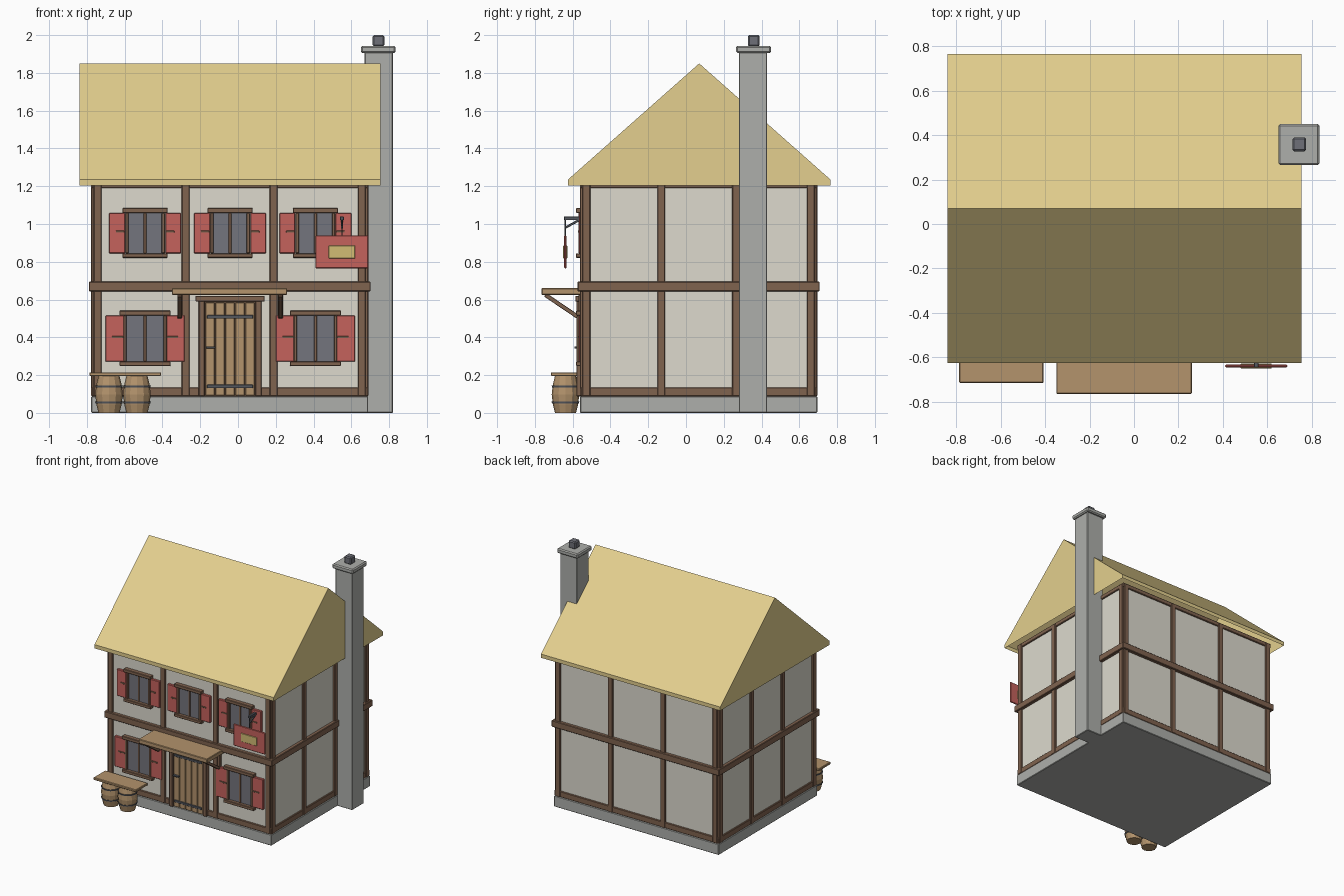
import bpy, bmesh
from math import pi, cos, sin
from mathutils import Vector

if "Cube" in bpy.data.objects:
    bpy.data.objects.remove(bpy.data.objects["Cube"])

MATS = {}
def mat(name, hexcol):
    rgb = [int(hexcol[i:i + 2], 16) / 255 for i in (0, 2, 4)]
    m = bpy.data.materials.new(name)
    m.diffuse_color = [((c + .055) / 1.055) ** 2.4 for c in rgb] + [1]
    m.use_nodes = True
    m.node_tree.nodes["Principled BSDF"].inputs["Base Color"].default_value = m.diffuse_color
    MATS[name] = m

for n, h in dict(plaster="DDDACE", timber="80634F", thatch="E3CF8E", stone="AEAFAB", red="C5625C",
                 glass="74757D", wood="B3936C", iron="55585F", gold="D2BC74", pot="6E7078").items():
    mat(n, h)

def finish(name, bm, m, bevel=0):
    me = bpy.data.meshes.new(name)
    bm.to_mesh(me)
    bm.free()
    ob = bpy.data.objects.new(name, me)
    bpy.context.collection.objects.link(ob)
    me.materials.append(MATS[m])
    if bevel:
        b = ob.modifiers.new("bevel", 'BEVEL')
        b.width, b.segments = bevel, 1
    return ob

def box(name, x, y, z, m, bevel=.004):
    """Box from (min, max) pairs."""
    bm = bmesh.new()
    bmesh.ops.create_cube(bm, size=1)
    for v in bm.verts:
        v.co = [r[0] + (c + .5) * (r[1] - r[0]) for c, r in zip(v.co, (x, y, z))]
    return finish(name, bm, m, bevel)

def strut(name, a, b, t, m):
    """Square bar from point a to point b."""
    a, b = Vector(a), Vector(b)
    ob = box(name, (-t / 2, t / 2), (-t / 2, t / 2), (0, (b - a).length), m, .002)
    ob.location = a
    ob.rotation_euler = (b - a).to_track_quat('Z', 'X').to_euler()
    return ob

def lathe(name, profile, cx, cy, m, n=12):
    bm = bmesh.new()
    rings = [[bm.verts.new((cx + r * cos(2 * pi * i / n), cy + r * sin(2 * pi * i / n), z))
              for i in range(n)] for r, z in profile]
    for lo, hi in zip(rings, rings[1:]):
        for i in range(n):
            bm.faces.new((lo[i], lo[(i + 1) % n], hi[(i + 1) % n], hi[i]))
    bm.faces.new(rings[0][::-1])
    bm.faces.new(rings[-1])
    return finish(name, bm, m)

CX, CY, HX, HY = -.044, .067, .72, .615      # house centre and wall half sizes
def span(c, h):
    return (c - h, c + h)

# stone footing and plaster walls
box("stone_base", span(CX, .733), span(CY, .628), (0, .088), "stone")
box("plaster_walls", span(CX, HX), span(CY, HY), (.085, 1.23), "plaster", 0)

# horizontal timbers: sill, mid beam, top plate on each wall
for nm, z, p in (("sill", (.088, .135), .010), ("mid", (.643, .695), .026), ("top", (1.19, 1.225), .010)):
    for s in (-1, 1):
        y, x = CY + s * HY, CX + s * HX
        box(nm + "_beam_long", span(CX, HX + p), sorted((y - s * .02, y + s * p)), z, "timber")
        box(nm + "_beam_side", sorted((x - s * .02, x + s * p)), span(CY, HY + p), z, "timber")

# vertical posts, four per wall
for s in (-1, 1):
    for i in range(4):
        x, y = CX - .699 + i * .466, CY - .594 + i * .396
        wy, wx = CY + s * HY, CX + s * HX
        box("post_long", span(x, .021), sorted((wy - s * .02, wy + s * .014)), (.088, 1.22), "timber")
        box("post_side", sorted((wx - s * .02, wx + s * .014)), span(y, .021), (.088, 1.22), "timber")

# thatched gable roof, open underneath
bm = bmesh.new()
prof = [(-.625, 1.205), (-.625, 1.235), (.07, 1.85), (.765, 1.235), (.765, 1.205)]
L, R = [[bm.verts.new((x, y, z)) for y, z in prof] for x in (-.84, .755)]
bm.faces.new(L)
bm.faces.new(R)
for i in range(4):
    bm.faces.new((L[i], L[i + 1], R[i + 1], R[i]))
bmesh.ops.recalc_face_normals(bm, faces=bm.faces)
finish("thatched_roof", bm, "thatch")

# chimney
box("chimney_stack", (.67, .82), (.28, .43), (0, 1.91), "stone")
box("chimney_cap", (.65, .835), (.265, .45), (1.905, 1.943), "stone", .008)
box("chimney_pot", (.713, .775), (.327, .39), (1.94, 2.0), "pot", .008)

F = CY - HY                                   # front wall plane
def front(name, x, z, out, m, bevel=.003):
    return box(name, x, (F - out, F + .01), z, m, bevel)

# windows with shutters: half glass width, heights, half lintel width, shutter edges
def window(c, hw, z0, z1, lw, s0, s1):
    front("window_glass", span(c, hw), (z0, z1), .008, "glass", 0)
    front("window_mullion", span(c, .007), (z0, z1), .015, "timber", .002)
    front("window_lintel", span(c, lw), (z1, z1 + .026), .034, "timber")
    front("window_sill", span(c, lw), (z0 - .024, z0), .034, "timber")
    for s in (-1, 1):
        front("window_jamb", span(c + s * (hw + .006), .009), (z0, z1), .022, "timber")
        front("shutter", sorted((c + s * s0, c + s * s1)), (z0, z1), .019, "red")
        front("shutter_strap", sorted((c + s * (s0 + .003), c + s * (s1 - .035))),
              span((z0 + z1) / 2 + .008, .005), .024, "timber", .001)

for c in (-.492, -.042, .41):
    window(c, .09, .845, 1.058, .12, .107, .19)
for c in (-.492, .41):
    window(c, .1, .272, .515, .135, .112, .21)

# plank door, frame and ironwork
D = -.042
front("door_backing", span(D, .135), (.09, .59), .010, "timber", 0)
for i in range(5):
    front("door_plank", span(D + (i - 2) * .053, .0245), (.092, .585), .022, "wood")
for s in (-1, 1):
    front("door_jamb", span(D + s * .15, .016), (.088, .592), .032, "timber")
front("door_header", span(D, .183), (.59, .62), .038, "timber")
for z in (.508, .14):
    front("door_strap", span(D, .122), span(z, .009), .03, "iron", .002)
front("door_handle", (-.17, -.12), span(.347, .005), .042, "iron", .001)

# door canopy with braces
box("door_canopy", (-.35, .26), (-.765, F), (.625, .66), "wood")
for s in (-1, 1):
    x = D + s * .267
    strut("canopy_brace", (x, -.745, .625), (x, -.575, .51), .022, "timber")
    front("canopy_brace_post", span(x, .012), (.5, .63), .022, "timber")

# hanging sign on an iron arm
box("sign_board", (.41, .69), (-.645, -.633), (.765, .94), "red")
box("sign_panel", (.48, .62), (-.65, -.628), (.818, .885), "gold", .002)
strut("sign_arm", (.55, F, 1.03), (.55, -.645, 1.03), .02, "iron")
strut("sign_arm_brace", (.55, F, 1.03), (.55, -.64, .98), .012, "iron")
strut("sign_hanger", (.55, -.639, .935), (.55, -.639, 1.03), .006, "iron")

# bench made of a plank on two barrels
box("bench_plank", (-.787, -.407), (-.715, -.565), (.195, .215), "wood")
for x in (-.683, -.535):
    lathe("barrel", [(.056, 0), (.067, .045), (.073, .098), (.067, .15), (.056, .195)], x, -.638, "wood")
    for z, r in ((.055, .0715), (.14, .0715)):
        lathe("barrel_hoop", [(r, z - .005), (r + .002, z + .005)], x, -.638, "iron")
